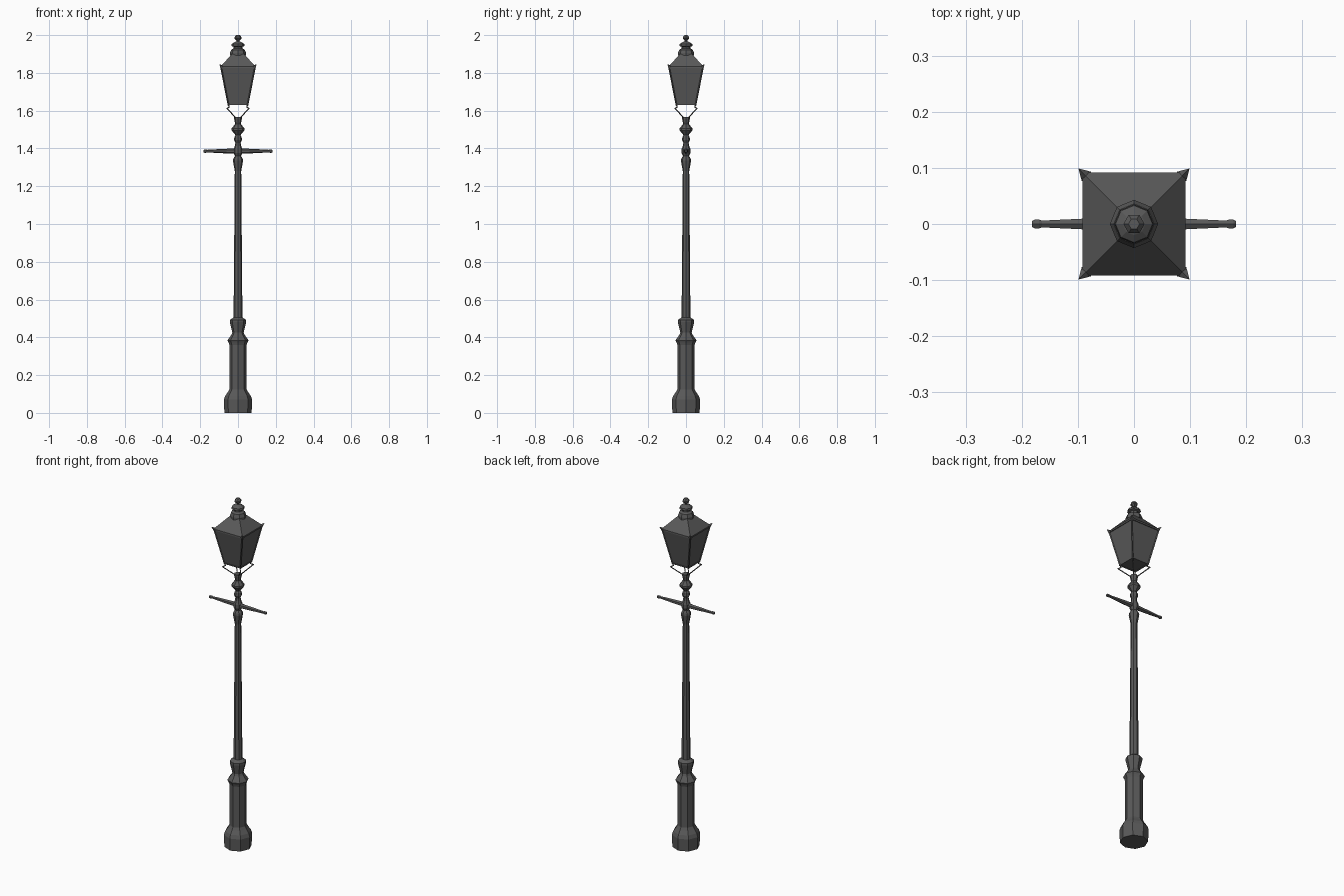
import bpy, bmesh, math
from mathutils import Vector, Matrix

if "Cube" in bpy.data.objects:
    bpy.data.objects.remove(bpy.data.objects["Cube"])

# Dark cast iron colour
iron = bpy.data.materials.new("dark_iron")
iron.diffuse_color = (0.1, 0.1, 0.1, 1)
iron.use_nodes = True
iron.node_tree.nodes["Principled BSDF"].inputs["Base Color"].default_value = iron.diffuse_color


def finish(name, bm):
    bmesh.ops.recalc_face_normals(bm, faces=bm.faces)
    mesh = bpy.data.meshes.new(name)
    bm.to_mesh(mesh)
    bm.free()
    mesh.materials.append(iron)
    obj = bpy.data.objects.new(name, mesh)
    bpy.context.collection.objects.link(obj)
    return obj


def lathe(name, profile, sides=8, turn=0.0, matrix=Matrix()):
    """Faceted turned solid from (radius, height) pairs, capped at both ends."""
    bm = bmesh.new()
    rings = []
    for r, z in profile:
        angles = [turn + 2 * math.pi * i / sides for i in range(sides)]
        rings.append([bm.verts.new((r * math.cos(a), r * math.sin(a), z)) for a in angles])
    for low, high in zip(rings, rings[1:]):
        for i in range(sides):
            j = (i + 1) % sides
            bm.faces.new((low[i], low[j], high[j], high[i]))
    bm.faces.new(rings[0])
    bm.faces.new(rings[-1])
    bm.transform(matrix)
    return finish(name, bm)


def square(name, profile):
    """Square tapered block from (half width, height) pairs."""
    return lathe(name, [(h * math.sqrt(2), z) for h, z in profile], 4, math.pi / 4)


def rods(name, paths, r):
    """Thin four-sided rods along point paths, as one object."""
    bm = bmesh.new()
    for path in paths:
        for a, b in zip(path, path[1:]):
            a, b = Vector(a), Vector(b)
            d = b - a
            m = Matrix.Translation((a + b) / 2) @ d.to_track_quat('Z', 'Y').to_matrix().to_4x4()
            m = m @ Matrix.Rotation(math.pi / 4, 4, 'Z')
            bmesh.ops.create_cone(bm, cap_ends=True, segments=4, radius1=r, radius2=r,
                                  depth=d.length + r, matrix=m)
    return finish(name, bm)


CORNERS = [(1, 1), (-1, 1), (-1, -1), (1, -1)]

# Pedestal with flared foot and collar
lathe("pedestal", [(0.072, 0), (0.075, 0.07), (0.068, 0.09), (0.054, 0.11), (0.046, 0.125),
                   (0.046, 0.36), (0.05, 0.372), (0.056, 0.384), (0.034, 0.415),
                   (0.03, 0.425), (0.043, 0.48), (0.043, 0.492), (0.024, 0.505)])

# Tapered column
lathe("column", [(0.024, 0.50), (0.023, 0.56), (0.017, 1.29)])

# Turned neck
lathe("neck", [(0.016, 1.275), (0.018, 1.285), (0.027, 1.335), (0.025, 1.346), (0.016, 1.36),
               (0.024, 1.375), (0.024, 1.395), (0.016, 1.415), (0.014, 1.43), (0.021, 1.445),
               (0.019, 1.462), (0.013, 1.47), (0.034, 1.496), (0.034, 1.506), (0.015, 1.53),
               (0.02, 1.555), (0.02, 1.567)])

# Ladder bar with knobs at both ends
half = [(0.014, 0.02), (0.011, 0.09), (0.007, 0.164), (0.009, 0.169), (0.009, 0.177), (0.006, 0.182)]
lathe("ladder_bar", [(r, -x) for r, x in reversed(half)] + half, 6, 0,
      Matrix.Translation((0, 0, 1.386)) @ Matrix.Rotation(math.pi / 2, 4, 'Y'))

# Bracket arms that carry the lantern
rods("bracket_arms", [[(0.012 * x, 0.012 * y, 1.562), (0.058 * x, 0.058 * y, 1.612),
                       (0.047 * x, 0.047 * y, 1.618), (0.05 * x, 0.05 * y, 1.632)]
                      for x, y in CORNERS], 0.003)

# Glass body
square("lantern_glass", [(0.05, 1.632), (0.088, 1.828)])

# Frame of corner bars and rims
pairs = list(zip(CORNERS, CORNERS[1:] + CORNERS[:1]))
bars = [[(0.051 * x, 0.051 * y, 1.63), (0.09 * x, 0.09 * y, 1.83)] for x, y in CORNERS]
for h, z in ((0.051, 1.632), (0.089, 1.828)):
    bars += [[(h * a[0], h * a[1], z), (h * b[0], h * b[1], z)] for a, b in pairs]
rods("lantern_frame", bars, 0.004)

# Pitched roof
square("roof", [(0.092, 1.826), (0.092, 1.834), (0.03, 1.902)])

# Corner horns
bm = bmesh.new()
for x, y in CORNERS:
    pts = [(0.093, 0.076, 1.83), (0.076, 0.093, 1.83), (0.083, 0.083, 1.84),
           (0.09, 0.09, 1.818), (0.099, 0.099, 1.846)]
    vs = [bm.verts.new((px * x, py * y, pz)) for px, py, pz in pts]
    bmesh.ops.convex_hull(bm, input=vs)
finish("roof_horns", bm)

# Vent cap in two tiers
lathe("vent_cap", [(0.043, 1.892), (0.043, 1.905), (0.036, 1.922), (0.023, 1.93), (0.023, 1.938),
                   (0.035, 1.942), (0.033, 1.953), (0.02, 1.962), (0.009, 1.967)])

# Ball finial
lathe("finial", [(0.008, 1.96), (0.008, 1.971), (0.019, 1.981), (0.019, 1.989), (0.01, 2.0)], 6)
